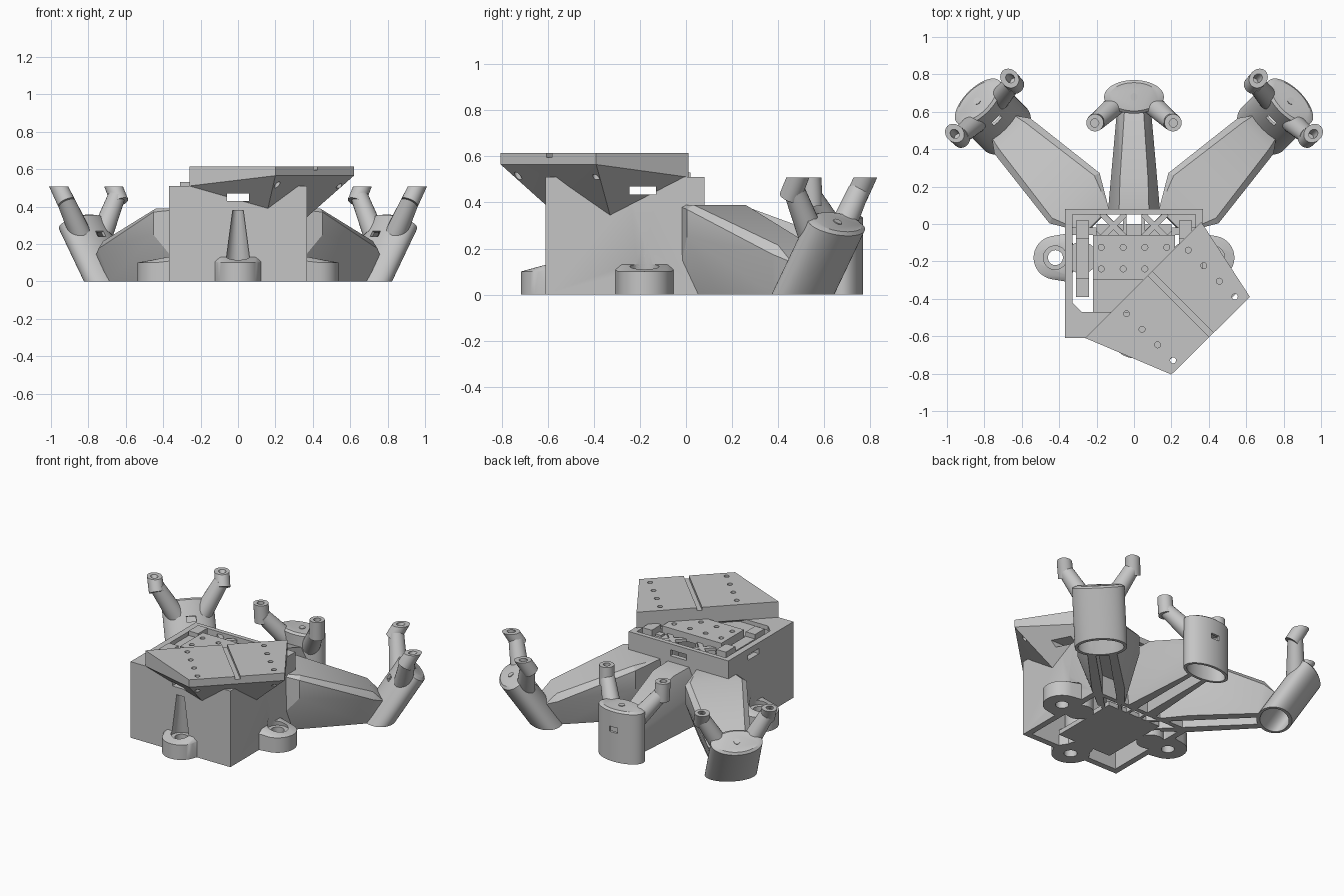
import bpy
import bmesh
from math import radians
from mathutils import Matrix, Vector

if "Cube" in bpy.data.objects:
    bpy.data.objects.remove(bpy.data.objects["Cube"])

# One plain grey material
grey = bpy.data.materials.new("plain_grey")
grey.use_nodes = True
GREY = (0.56, 0.56, 0.56, 1)
grey.diffuse_color = GREY
grey.node_tree.nodes["Principled BSDF"].inputs["Base Color"].default_value = GREY
I = Matrix.Identity(4)
parts = []


def make(name, bm, m=I):
    bmesh.ops.recalc_face_normals(bm, faces=bm.faces)
    me = bpy.data.meshes.new(name)
    bm.to_mesh(me)
    bm.free()
    me.transform(m)
    me.materials.append(grey)
    ob = bpy.data.objects.new(name, me)
    bpy.context.collection.objects.link(ob)
    parts.append(ob)
    return ob


def box(name, x, y, z, m=I):
    bm = bmesh.new()
    bmesh.ops.create_cube(bm, size=1)
    for v in bm.verts:
        for i, (a, b) in enumerate((x, y, z)):
            v.co[i] = (a + b) / 2 + v.co[i] * (b - a)
    return make(name, bm, m)


def hull(name, points, m=I):
    bm = bmesh.new()
    for p in points:
        bm.verts.new(p)
    res = bmesh.ops.convex_hull(bm, input=bm.verts)
    junk = {v for v in res["geom_interior"] if isinstance(v, bmesh.types.BMVert)}
    bmesh.ops.delete(bm, geom=list(junk), context="VERTS")
    bmesh.ops.dissolve_limit(bm, angle_limit=0.01, verts=bm.verts, edges=bm.edges)
    return make(name, bm, m)


def rod(name, a, b, r1, r2=None, m=I, n=32, squash=1):
    a, b = Vector(a), Vector(b)
    d = b - a
    bm = bmesh.new()
    bmesh.ops.create_cone(bm, cap_ends=True, segments=n, radius1=r1,
                          radius2=r1 if r2 is None else r2, depth=d.length)
    for v in bm.verts:
        v.co.x *= squash
    turn = Vector((0, 0, 1)).rotation_difference(d).to_matrix().to_4x4()
    return make(name, bm, m @ Matrix.Translation((a + b) / 2) @ turn)


def carve(target, cutters):
    for c in cutters:
        mod = target.modifiers.new("carve", "BOOLEAN")
        mod.operation, mod.solver, mod.object = "DIFFERENCE", "EXACT", c
    bpy.context.view_layer.update()
    dg = bpy.context.evaluated_depsgraph_get()
    me = bpy.data.meshes.new_from_object(target.evaluated_get(dg))
    target.modifiers.clear()
    target.data = me


def drop(cutters):
    for c in cutters:
        parts.remove(c)
        bpy.data.objects.remove(c)


def heading(angle):
    return Matrix.Translation((0, -0.18, 0)) @ Matrix.Rotation(radians(angle), 4, "Z")


# Slots that run right through the housing
slots = [box("slot", (-0.06, 0.06), (-0.9, 0.3), (0.43, 0.47)),
         box("slot", (-0.7, 0.7), (-0.245, -0.13), (0.435, 0.47))]

# Housing: open box with a cover along its front
housing = box("housing", (-0.37, 0.37), (-0.61, 0.08), (0, 0.51))
mouth = [(-0.33, 0.05), (0.33, 0.05), (0.33, -0.42), (0.28, -0.47),
         (-0.28, -0.47), (-0.33, -0.42)]
bay = [box("bay", (-0.33, 0.33), (-0.57, 0.05), (-0.1, 0.48)),
       hull("bay", [(x, y, z) for x, y in mouth for z in (0.4, 0.6)])]
carve(housing, bay + slots)
drop(bay)

# Feet with screw holes and arched access recesses
for side, angle, reach, wall in (("front", -90, 0.42, 0.43),
                                 ("left", 0, 0.42, 0.37), ("right", 180, 0.42, 0.37)):
    m = heading(angle)
    ring = [Matrix.Rotation(radians(a), 3, "Z") @ Vector((0.117, 0, 0))
            for a in range(0, 360, 10)]
    pts = [(reach + p.x, p.y, z) for p in ring for z in (0, 0.1)]
    pts += [(wall - 0.02, s * y, z) for s in (-1, 1)
            for y, z in ((0.13, 0), (0.13, 0.11), (0.1, 0.135))]
    foot = hull(side + "_foot", pts, m)
    post = rod(side + "_post", (wall - 0.09, 0, 0), (wall - 0.09, 0, 0.41), 0.085, m=m)
    cuts = [rod("hole", (reach, 0, -0.1), (reach, 0, 0.2), 0.04, m=m),
            rod("recess", (reach, 0, 0.1), (reach, 0, 0.38), 0.066, 0.03, m=m)]
    for ob in (foot, post, housing):
        carve(ob, cuts)
    drop(cuts)

# Inner tray, raised plate, side rails and diagonal braces
box("floor_panel", (-0.2, 0.2), (-0.47, 0.0), (0, 0.03))
box("lower_tray", (-0.22, 0.33), (-0.48, -0.3), (0.47, 0.485))
plate = box("raised_plate", (-0.22, 0.22), (-0.3, -0.06), (0.48, 0.535))
holes = [rod("hole", (x, y, 0.5), (x, y, 0.6), 0.016, n=16)
         for x in (-0.175, -0.058, 0.058, 0.175) for y in (-0.125, -0.24)]
carve(plate, holes)
drop(holes)
for s in (-1, 1):
    box("side_rail", sorted((s * 0.24, s * 0.31)), (-0.39, 0.02), (0.475, 0.5))
    for y in (-0.39, -0.08):
        box("rail_block", sorted((s * 0.24, s * 0.31)), (y, y + 0.1), (0.48, 0.53))
    box("rail_bridge", sorted((s * 0.2, s * 0.34)), (-0.06, -0.02), (0.475, 0.49))
    for x in (-0.11, 0.11):
        m = Matrix.Translation((x, -0.01, 0)) @ Matrix.Rotation(radians(45 * s), 4, "Z")
        box("diagonal_brace", (-0.09, 0.09), (-0.015, 0.015), (0.475, 0.495), m)

# Slanted deck overhanging one corner, with a bevelled underside
front_pair = [(0.20, -0.805), (0.62, -0.39)]
back_pair = [(-0.26, -0.61), (0.36, 0.01)]
deck = hull("corner_deck", [(x, y, 0.615) for x, y in front_pair + back_pair]
            + [(x, y, 0.565) for x, y in front_pair]
            + [(x, y, 0.51) for x, y in back_pair]
            + [(0.16, -0.61, 0.39), (0.37, -0.33, 0.345)])
m = Matrix.Translation((0.245, -0.425, 0)) @ Matrix.Rotation(radians(-45), 4, "Z")
cuts = [box("groove", (-0.5, 0.5), (-0.016, 0.016), (0.595, 0.7), m)]
for x0, y0 in ((-0.04, -0.48), (0.29, -0.14)):
    for i in range(4):
        x, y = x0 + i * 0.083, y0 - i * 0.083
        cuts.append(rod("hole", (x, y, 0.5), (x, y, 0.7), 0.016, n=16))
carve(deck, cuts + slots)
drop(cuts + slots)

ground = box("ground_cutter", (-2, 2), (-2, 2), (-1, 0))
ceiling = box("ceiling_cutter", (-2, 2), (-2, 2), (0.508, 1))

# Three arms, each ending in an oval pod with two prongs
for side, angle, tilt, pod_r, pod_z in (("back", 90, 0, 0.86, 0.345),
                                        ("left", 45, 34, 1.185, 0.315),
                                        ("right", 135, 34, 1.185, 0.315)):
    m = heading(angle)
    # Sections as distance, half width, height
    if side == "back":
        sections = [(0.24, 0.08, 0.39), (0.42, 0.075, 0.39), (0.24, 0.14, 0.25),
                    (0.24, 0.11, 0), (0.80, 0.05, 0.25), (0.80, 0.09, 0.17), (0.80, 0.07, 0)]
    else:
        sections = [(0.28, 0.09, 0.39), (0.46, 0.16, 0.39), (0.45, 0.19, 0.37),
                    (0.45, 0.19, 0.25), (0.27, 0.08, 0), (0.46, 0.10, 0),
                    (0.92, 0.10, 0.215), (0.92, 0.135, 0.175), (0.88, 0.09, 0),
                    (0.99, 0.085, 0.14), (0.92, 0.075, 0)]
    arm = hull(side + "_arm", [(r, s * w, z) for r, w, z in sections for s in (-1, 1)], m)
    channel = box("channel", (0.1, 1.1), (-0.04, 0.04), (-0.1, 0.13), m)
    p = m @ Matrix.Translation((pod_r, 0, pod_z)) @ Matrix.Rotation(radians(tilt), 4, "Y")
    cavity = rod("cavity", (0, 0, -0.7), (0, 0, -0.07), 0.14, m=p, n=48, squash=0.515)
    carve(arm, [channel, cavity])
    for s in (-1, 1):
        box(side + "_inner_rib", (0.06, 0.3), sorted((s * 0.04, s * 0.06)), (0, 0.12), m)

    pod = rod(side + "_pod", (0, 0, -0.55), (0, 0, -0.012), 0.16, m=p, n=48, squash=0.56)
    rod(side + "_pod_cap", (0, 0, -0.012), (0, 0, 0), 0.16, 0.135, m=p, n=48, squash=0.56)
    outer = 0.2 if side == "back" else 0
    slot = box("pod_slot", (-0.2, outer), (-0.03, 0.03), (-0.15, -0.115), p)
    carve(pod, [cavity, slot, ground])
    drop([channel, cavity, slot])
    rod(side + "_pod_pin", (0, 0, -0.01), (0, 0, 0.004), 0.02, m=p, n=16)

    # Prongs: slanted stems with flat topped, drilled ends
    for s in (-1, 1):
        rod(side + "_prong", (-0.03, s * 0.085, -0.09), (-0.132, s * 0.198, 0.075),
            0.058, 0.047, m=p, n=24)
        tip = rod(side + "_prong_tip", (-0.133, s * 0.203, 0.04), (-0.14, s * 0.21, 0.19),
                  0.048, 0.046, m=p, n=24)
        hole = rod("hole", (-0.14, s * 0.21, 0.09), (-0.14, s * 0.21, 0.25), 0.022, m=p, n=16)
        carve(tip, [hole, ceiling])
        drop([hole])
drop([ground, ceiling])

# Smooth the round surfaces, keep edges sharp
bpy.ops.object.select_all(action="DESELECT")
for ob in parts:
    ob.select_set(True)
bpy.context.view_layer.objects.active = parts[0]
bpy.ops.object.shade_smooth_by_angle(angle=radians(30))
